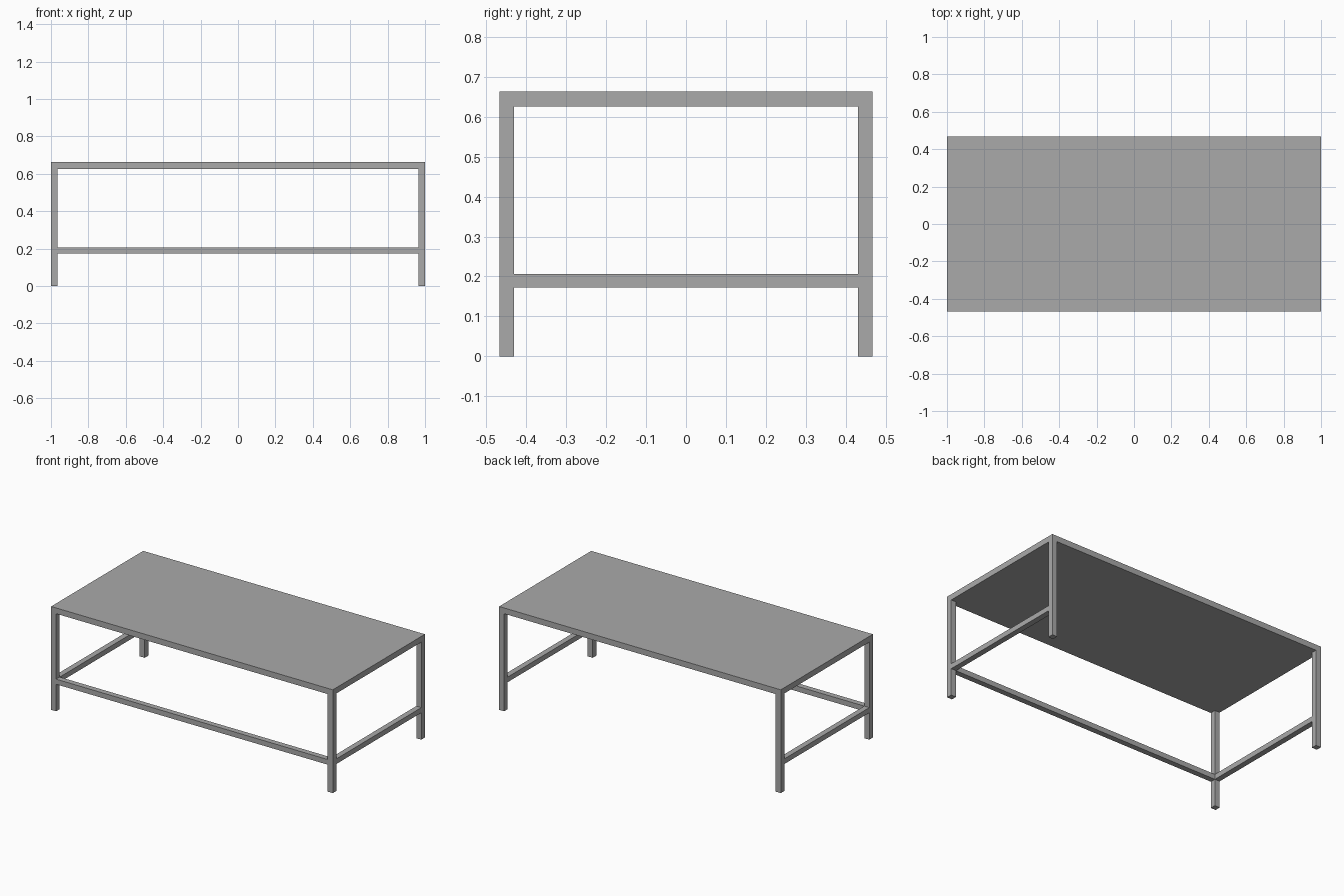
import bpy

cube = bpy.data.objects.get("Cube")
if cube:
    bpy.data.objects.remove(cube, do_unlink=True)

# Overall dimensions
X, Y, TOP = 1.0, 0.467, 0.663
BAR = 0.036            # square bar width
UNDER = TOP - 0.037    # underside of the top
RAIL_LOW, RAIL_HIGH = 0.173, 0.206

grey = bpy.data.materials.new("grey")
grey.use_nodes = True
colour = (0.4, 0.4, 0.4, 1)
grey.diffuse_color = colour
grey.node_tree.nodes["Principled BSDF"].inputs["Base Color"].default_value = colour


def box(name, low, high):
    """Add a box between two opposite corners."""
    centre = [(a + b) / 2 for a, b in zip(low, high)]
    bpy.ops.mesh.primitive_cube_add(size=1, location=centre)
    ob = bpy.context.object
    ob.name = name
    ob.scale = [b - a for a, b in zip(low, high)]
    bpy.ops.object.transform_apply(location=False, rotation=False, scale=True)
    ob.data.materials.append(grey)
    return ob


# Solid top
box("table_top", (-X, -Y, UNDER), (X, Y, TOP))

# Legs at the corners and a low rail on each short side
for side, x in (("right", -X), ("left", X - BAR)):
    for end, y in (("front", -Y), ("back", Y - BAR)):
        box(f"{end}_{side}_leg", (x, y, 0), (x + BAR, y + BAR, UNDER))
    box(f"{side}_rail", (x, BAR - Y, RAIL_LOW), (x + BAR, Y - BAR, RAIL_HIGH))

# Long low rail on the front only
box("front_rail", (BAR - X, -Y, RAIL_LOW), (X - BAR, BAR - Y, RAIL_HIGH))
